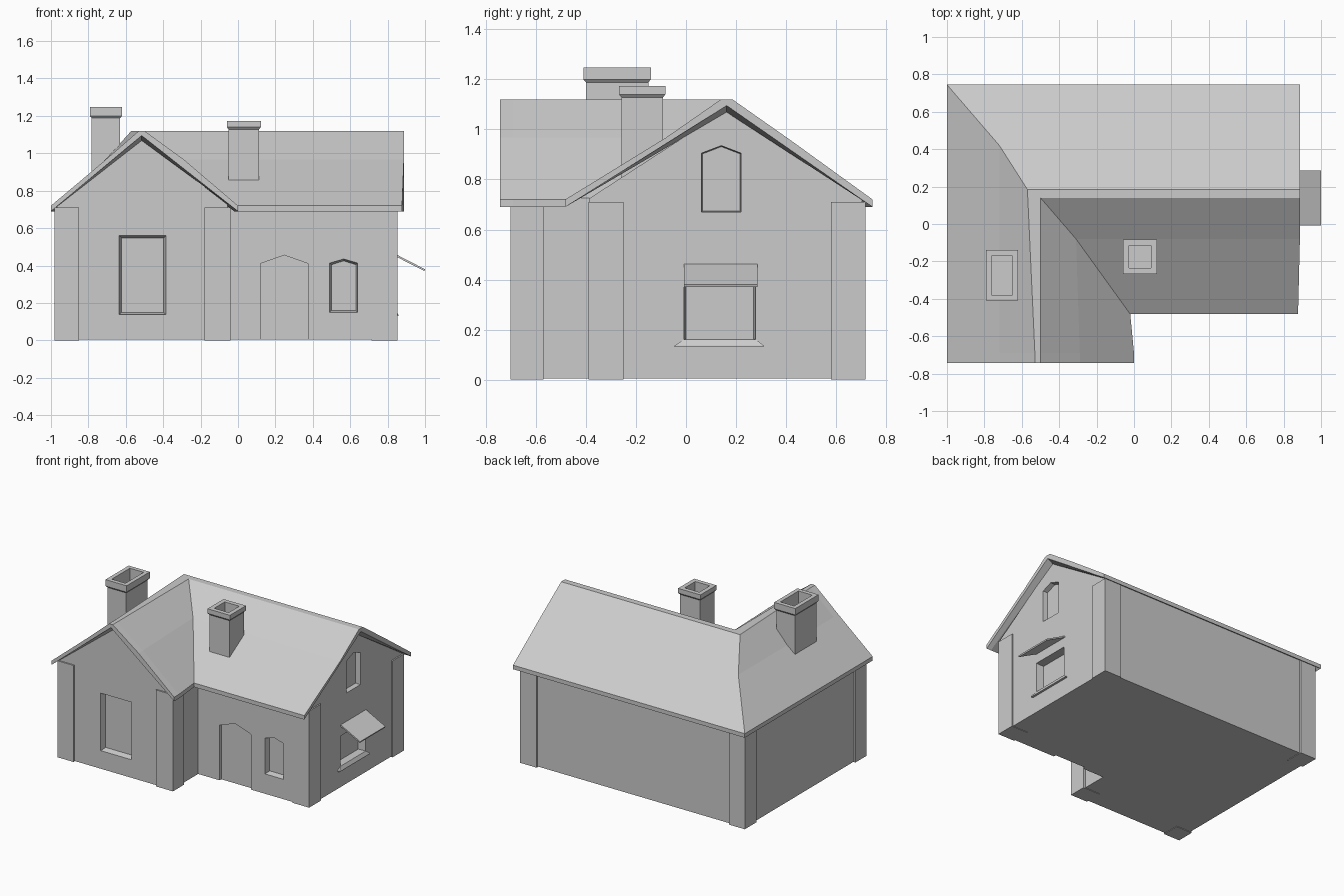
import bpy, bmesh

if "Cube" in bpy.data.objects:
    bpy.data.objects.remove(bpy.data.objects["Cube"])


def loft(name, *shells):
    """Each shell is a list of rings with equal point counts, capped at both ends."""
    bm = bmesh.new()
    for rings in shells:
        vs = [[bm.verts.new(p) for p in r] for r in rings]
        n = len(vs[0])
        for a, b in zip(vs, vs[1:]):
            for i in range(n):
                j = (i + 1) % n
                bm.faces.new((a[i], a[j], b[j], b[i]))
        bm.faces.new(vs[0])
        bm.faces.new(vs[-1])
    bmesh.ops.recalc_face_normals(bm, faces=bm.faces)
    me = bpy.data.meshes.new(name)
    bm.to_mesh(me)
    bm.free()
    ob = bpy.data.objects.new(name, me)
    bpy.context.collection.objects.link(ob)
    return ob


def rect(x0, x1, y0, y1, z, inset=0.0):
    x0, x1, y0, y1 = x0 + inset, x1 - inset, y0 + inset, y1 - inset
    return [(x0, y0, z), (x1, y0, z), (x1, y1, z), (x0, y1, z)]


FRONT_WING, FRONT_MAIN, RIGHT = -0.69, -0.385, 0.842

# L-shaped walls with two gables: one profile swept around the corner
wall_z = (0.004, 0.725, 1.08, 0.725, 0.004)
wx = (-0.968, -0.968, -0.515, -0.055, -0.055)
wy = (0.703, 0.703, 0.163, FRONT_MAIN, FRONT_MAIN)
walls = loft("walls", [
    [(x, FRONT_WING, z) for x, z in zip(wx, wall_z)],
    list(zip(wx, wy, wall_z)),
    [(RIGHT, y, z) for y, z in zip(wy, wall_z)],
])


# Tapered recesses for door and windows
def recess(outline, side, plane, depth, inset):
    us, vs = [p[0] for p in outline], [p[1] for p in outline]
    cu, cv = (min(us) + max(us)) / 2, (min(vs) + max(vs)) / 2
    su = 1 - 2 * inset / (max(us) - min(us))
    sv = 1 - 2 * inset / (max(vs) - min(vs))
    rings = []
    for d, a, b in ((-0.03, 1, 1), (0, 1, 1), (depth, su, sv)):
        pts = [(cu + (u - cu) * a, cv + (v - cv) * b) for u, v in outline]
        if side == "front":
            rings.append([(u, plane + d, v) for u, v in pts])
        else:
            rings.append([(plane - d, u, v) for u, v in pts])
    return rings


def arch(u0, u1, v0, v1, peak):
    return [(u0, v0), (u1, v0), (u1, v1), ((u0 + u1) / 2, peak), (u0, v1)]


def box(u0, u1, v0, v1):
    return [(u0, v0), (u1, v0), (u1, v1), (u0, v1)]


cutters = loft(
    "opening_cutters",
    recess(box(-0.635, -0.385, 0.137, 0.56), "front", FRONT_WING, 0.04, 0.012),
    recess(arch(0.12, 0.375, -0.02, 0.41, 0.455), "front", FRONT_MAIN, 0.02, 0.0),
    recess(arch(0.49, 0.64, 0.15, 0.413, 0.435), "front", FRONT_MAIN, 0.04, 0.01),
    recess(arch(0.062, 0.22, 0.67, 0.905, 0.935), "right", RIGHT, 0.035, 0.004),
    recess(box(-0.008, 0.278, 0.15, 0.38), "right", RIGHT, 0.055, 0.008),
)
cutters.hide_render = True
mod = walls.modifiers.new("openings", "BOOLEAN")
mod.operation = "DIFFERENCE"
mod.solver = "EXACT"
mod.object = cutters
bpy.context.view_layer.objects.active = walls
bpy.ops.object.modifier_apply(modifier=mod.name)
bpy.data.objects.remove(cutters)

# Roof: thick profile with a flat ridge, swept with a hip and a valley
top_z = (0.72, 0.955, 1.12, 1.12, 0.967, 0.72)
rx = (-1.0, -0.72, -0.53, -0.5, -0.29, 0.0)
corner_x = (-1.0, -0.72, -0.57, -0.5, -0.31, -0.02)
ry = (0.745, 0.42, 0.185, 0.14, -0.08, -0.482)


def roof_ring(xs, ys, peak):
    top = list(zip(xs, ys, top_z))
    mid = ((xs[2] + xs[3]) / 2, (ys[2] + ys[3]) / 2, peak)
    return top + [(xs[5], ys[5], 0.69), mid, (xs[0], ys[0], 0.69)]


loft("roof", [
    roof_ring(rx, [-0.743] * 6, 1.095),
    roof_ring(rx, [-0.69] * 6, 1.068),
    roof_ring(corner_x, ry, 1.068),
    roof_ring([0.84] * 6, ry, 1.068),
    roof_ring([0.887] * 5 + [0.877], ry, 1.095),
])

# Corner pillars
for i, (x0, x1, y0, y1) in enumerate((
        (-0.98, -0.85, -0.70, -0.57), (-0.178, -0.04, -0.70, -0.57),
        (0.715, 0.852, -0.39, -0.25), (0.715, 0.852, 0.58, 0.716),
        (-0.98, -0.85, 0.58, 0.716))):
    loft(f"corner_pillar_{i + 1}", [rect(x0, x1, y0, y1, 0), rect(x0, x1, y0, y1, 0.71)])


# Chimneys: shaft, flared cap and hollow flue
def chimney(name, b, top, cap, rim):
    steps = ((0.01, 0.8), (0.01, top - cap - 0.012), (0, top - cap),
             (0, top), (rim, top), (rim, top - 0.1))
    loft(name, [rect(*b, z, inset) for inset, z in steps])


chimney("side_chimney", (-0.792, -0.62, -0.41, -0.14), 1.247, 0.047, 0.03)
chimney("main_chimney", (-0.06, 0.122, -0.268, -0.082), 1.174, 0.034, 0.032)

# Awning and sloping sill of the right window
loft("window_awning", [[(0.835, y, 0.465), (1.0, y, 0.38), (0.997, y, 0.37), (0.835, y, 0.453)]
                       for y in (-0.008, 0.286)])
loft("window_sill", [
    [(0.83, -0.045, 0.131), (0.858, -0.045, 0.131), (0.858, 0.31, 0.131), (0.83, 0.31, 0.131)],
    [(0.83, -0.045, 0.137), (0.858, -0.045, 0.137), (0.858, 0.31, 0.137), (0.83, 0.31, 0.137)],
    [(0.79, -0.005, 0.163), (0.845, -0.01, 0.16), (0.845, 0.28, 0.16), (0.79, 0.272, 0.163)],
])
